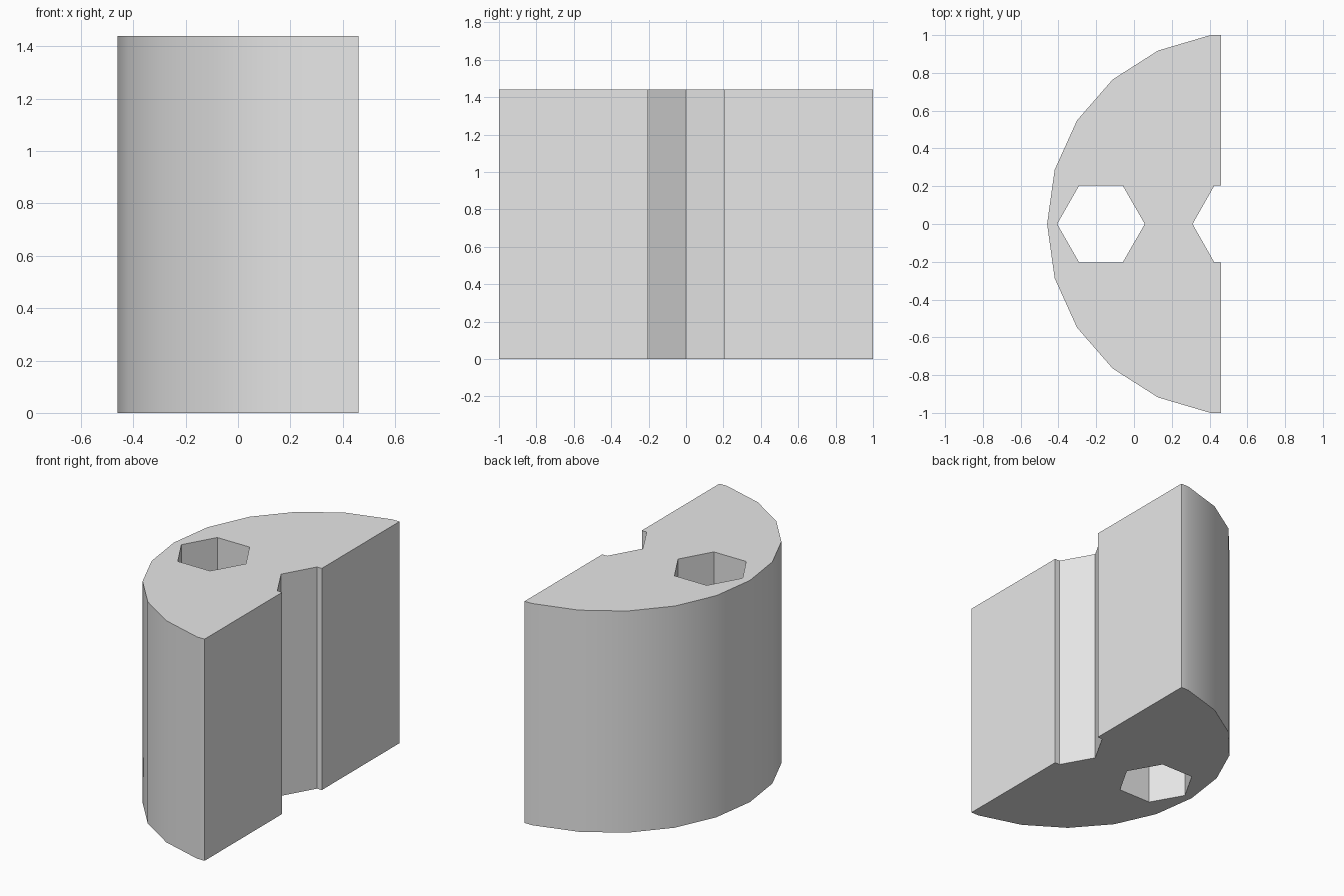
import bpy
import bmesh
import math

cube = bpy.data.objects.get("Cube")
if cube:
    bpy.data.objects.remove(cube, do_unlink=True)

HEIGHT = 1.44

# Single plain grey material
grey = bpy.data.materials.new("light_grey")
grey.use_nodes = True
colour = (0.8, 0.8, 0.8, 1)
grey.diffuse_color = colour
grey.node_tree.nodes["Principled BSDF"].inputs["Base Color"].default_value = colour


def prism(name, outline, z0, z1):
    """Extrude a closed outline upwards from z0 to z1."""
    bm = bmesh.new()
    base = bm.faces.new([bm.verts.new((x, y, z0)) for x, y in outline])
    top = bmesh.ops.extrude_face_region(bm, geom=[base])["geom"]
    verts = [g for g in top if isinstance(g, bmesh.types.BMVert)]
    bmesh.ops.translate(bm, verts=verts, vec=(0, 0, z1 - z0))
    bmesh.ops.recalc_face_normals(bm, faces=bm.faces)
    mesh = bpy.data.meshes.new(name)
    bm.to_mesh(mesh)
    bm.free()
    mesh.materials.append(grey)
    obj = bpy.data.objects.new(name, mesh)
    bpy.context.collection.objects.link(obj)
    return obj


# Half of the outline, from the notch bottom round to the rounded tip
half = [(0.31, 0), (0.425, 0.203), (0.46, 0.203), (0.46, 1), (0.405, 1),
        (0.127, 0.918), (-0.113, 0.765), (-0.302, 0.548), (-0.42, 0.287), (-0.46, 0)]
outline = half + [(x, -y) for x, y in reversed(half[1:-1])]
block = prism("half_round_block", outline, 0, HEIGHT)

# Hexagonal through hole
hexagon = [(-0.175 + 0.232 * math.cos(math.radians(60 * i)),
            0.234 * math.sin(math.radians(60 * i))) for i in range(6)]
cutter = prism("hole_cutter", hexagon, -0.2, HEIGHT + 0.2)
cutter.hide_render = True

cut = block.modifiers.new("hex_hole", "BOOLEAN")
cut.operation = "DIFFERENCE"
cut.solver = "EXACT"
cut.object = cutter

# Bake the cut, then smooth the curved side only
bpy.ops.object.select_all(action="DESELECT")
bpy.context.view_layer.objects.active = block
block.select_set(True)
bpy.ops.object.modifier_apply(modifier=cut.name)
bpy.data.objects.remove(cutter, do_unlink=True)
bpy.ops.object.shade_smooth_by_angle(angle=math.radians(30))
